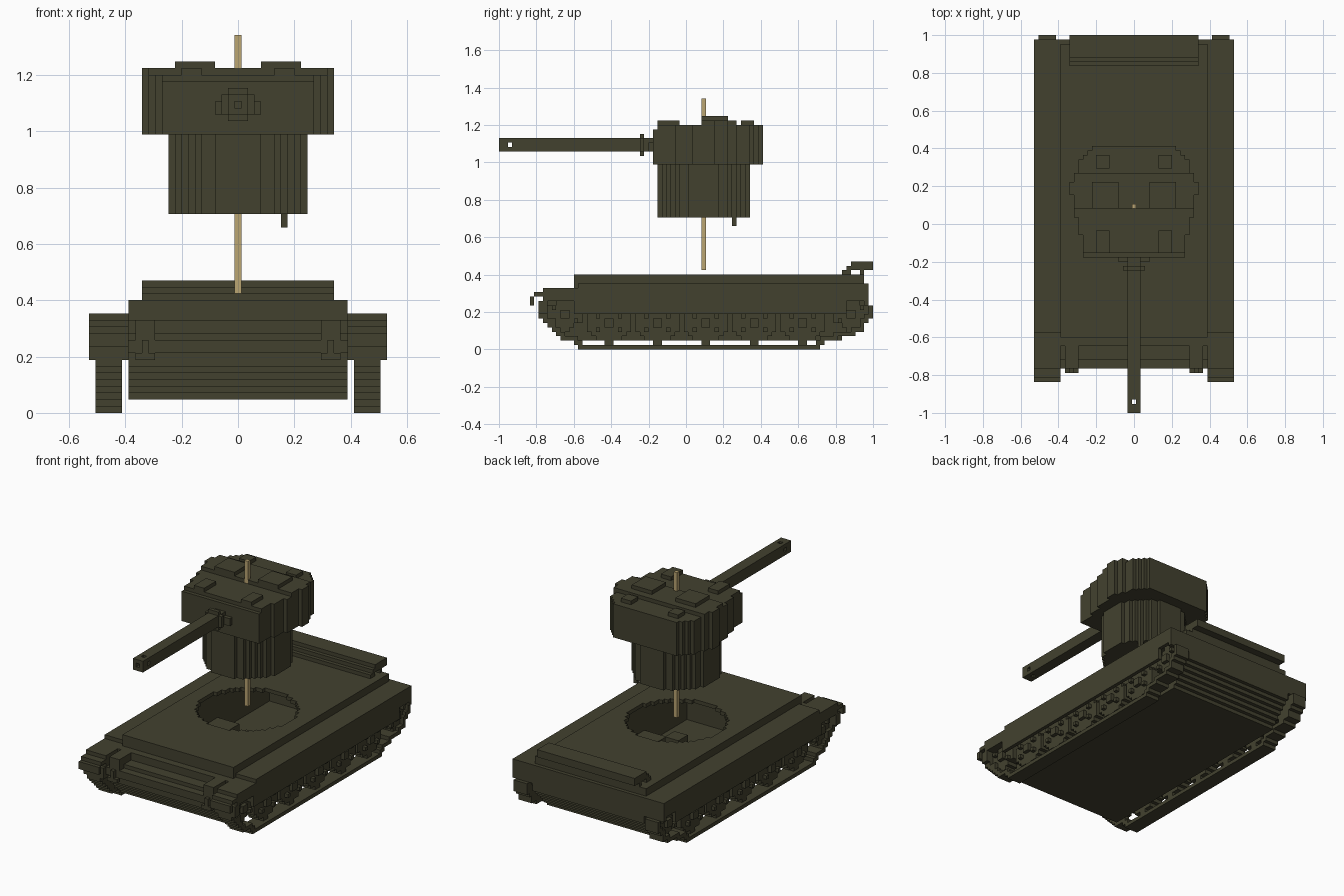
import bpy
import bmesh
from math import sqrt

if "Cube" in bpy.data.objects:
    bpy.data.objects.remove(bpy.data.objects["Cube"])

U = 2 / 85  # one block


def material(name, rgb):
    m = bpy.data.materials.new(name)
    m.use_nodes = True
    m.diffuse_color = (*rgb, 1)
    bsdf = m.node_tree.nodes["Principled BSDF"]
    bsdf.inputs["Base Color"].default_value = (*rgb, 1)
    bsdf.inputs["Roughness"].default_value = 0.9
    return m


olive = material("olive paint", (0.055, 0.053, 0.028))
tan = material("tan wood", (0.50, 0.38, 0.17))


def build(name, boxes, mat=olive, mirror=False):
    """Boxes are (x0, x1, y0, y1, z0, z1) in blocks; y counts from the front."""
    bm = bmesh.new()
    for x0, x1, y0, y1, z0, z1 in boxes:
        spans = [(x0, x1), (-x1, -x0)] if mirror else [(x0, x1)]
        for a, b in spans:
            cube = bmesh.ops.create_cube(bm, size=1)["verts"]
            for v in cube:
                v.co = ((a if v.co.x < 0 else b) * U,
                        (y0 if v.co.y < 0 else y1) * U - 1,
                        (z0 if v.co.z < 0 else z1) * U)
    me = bpy.data.meshes.new(name)
    bm.to_mesh(me)
    bm.free()
    me.materials.append(mat)
    ob = bpy.data.objects.new(name, me)
    bpy.context.collection.objects.link(ob)
    return ob


def half(r, d):
    """Half width of an odd-sized stepped disc at distance d."""
    return round(sqrt(max(r * r - d * d, 0)) - 0.5) + 0.5


# Hull: stepped nose and tail around a hollow inside
W = 16.5
nose = [16, 15, 14, 13, 12, 11, 11, 10, 10, 12, 15, 15, 17, 17]
tail = [77, 79, 80, 81, 82, 83, 84, 84, 84, 84, 84, 84, 84, 83]
hull = [(-W, W, nose[0], tail[0], 2, 3)]
for k, (a, b) in enumerate(zip(nose, tail)):
    hull += [(-W, W, a, 20, k + 2, k + 3), (-W, W, 78, b, k + 2, k + 3)]
hull += [(s * 16 - 0.5, s * 16 + 0.5, 20, 78, 3, 16) for s in (-1, 1)]
build("hull", hull)

# Deck with the round turret opening
CY, HOLE = 46.5, 12.5
deck = [(-W, W, 17, CY - HOLE, 16, 17), (-W, W, CY + HOLE, 83, 16, 17)]
for j in range(int(CY - HOLE), int(CY + HOLE)):
    h = half(HOLE, j + 0.5 - CY)
    deck += [(-W, -h, j, j + 1, 16, 17), (h, W, j, j + 1, 16, 17)]
build("deck", deck)

# Inside fittings
build("interior_benches", [(9, 15.5, 38, 56, 3, 7), (4, 8, 36, 40, 3, 8),
                           (3, 7, 52, 56, 3, 6)], mirror=True)

# Rear stowage bar
build("rear_bar", [(-14.5, 14.5, 78, 80, 17, 18), (-14.5, 14.5, 79, 83, 18, 19),
                   (-14.5, 14.5, 82, 83, 16, 18), (-14.5, 14.5, 80, 85, 19, 20),
                   (-14.5, 14.5, 83, 85, 18, 19)])

# Nose lamps and tow hooks
build("headlights", [(12.5, 15.5, 10, 15, 11, 14)], mirror=True)
build("tow_hooks", [(12.5, 15.5, 9, 10, 8, 9), (13.5, 14.5, 9, 10, 9, 11)], mirror=True)

# Fenders with skirts and mudguards
build("fenders", [(W, 22.5, 18, 84, 13, 15), (W, 17.5, 15, 83, 9, 13),
                  (21.5, 22.5, 17, 79, 8, 13), (21.5, 22.5, 79, 84, 11, 13),
                  (W, 22.5, 83, 84, 10, 13), (W, 22.5, 10, 18, 11, 14),
                  (W, 22.5, 8, 10, 12, 13), (W, 22.5, 7, 8, 10, 12),
                  (W, 22.5, 9, 11, 8, 11)], mirror=True)

# Tracks: a stepped loop, one row of blocks at a time
front = [18, 17, 14, 13, 12, 11, 10, 9, 9, 9, 10]
back = [73, 74, 77, 81, 83, 83, 84, 85, 85, 85, 84]
track = [(17.5, 21.5, front[0], back[0], 0, 1)]
for k in range(1, len(front)):
    track += [(17.5, 21.5, front[k], max(front[k - 1], front[k]) + 1, k, k + 1),
              (17.5, 21.5, min(back[k - 1], back[k]) - 1, back[k], k, k + 1)]
build("tracks", track, mirror=True)


# Wheels: stepped discs with hub and lugs
def wheel(cy, cz, r):
    boxes = [(20.5, 21.5, cy - 1, cy + 1, cz - 1, cz + 1)]
    for i in range(-r, r):
        t = i + 0.5
        h = int(sqrt(r * r - 1 - t * t) + (0.5 if abs(t) < 2 else 0))
        boxes.append((17.5, 20.5, cy - h, cy + h, cz + i, cz + i + 1))
    for dy, dz in ((-3, -2), (2, -2), (-3, 1), (2, 1)):
        boxes.append((20.5, 21.5, cy + dy, cy + dy + 1, cz + dz, cz + dz + 1))
    return boxes


for n in range(5):
    build(f"road_wheels_{n + 1}", wheel(25 + 11 * n, 6, 5), mirror=True)
build("front_idlers", wheel(15, 8, 4), mirror=True)
build("rear_sprockets", wheel(80, 8, 4), mirror=True)

# Turret basket and its peg
R = 10.5
build("turret_basket", [(-half(R, d), half(R, d), CY + d - 0.5, CY + d + 0.5, 30, 42)
                        for d in range(-10, 11)])
build("basket_peg", [(6.5, 7.5, 53, 54, 28, 30)])

# Turret: stepped outline, with an open bore ahead of the centre
outline = [(35, 36, 11.5), (36, 40, 11.5), (40, 44, 12.5), (44, 46, 13.5),
           (46, 49, 13.5), (49, 52, 14.5), (52, 54, 13.5), (54, 57, 12.5),
           (57, 58, 11.5), (58, 59, 10.5), (59, 60, 9.5)]
turret = []
for a, b, h in outline:
    top = 50 if a == 35 else 51
    if b <= 46:
        turret += [(-h, h, a, b, 42, 46), (-h, h, a, b, 47, top),
                   (-h, -0.5, a, b, 46, 47), (0.5, h, a, b, 46, 47)]
    else:
        turret.append((-h, h, a, b, 42, top))
    if 46 <= a < 54:
        turret.append((-h, h, a, b, 51, 52))
build("turret", turret)

# Roof hatches and boxes
build("roof_hatches", [(3.5, 9.5, 46, 52, 52, 53)], mirror=True)
build("roof_boxes", [(5.5, 8.5, 36, 41, 50, 52), (5.5, 8.5, 55, 58, 51, 52)], mirror=True)

# Gun: hollow square barrel with vents near the muzzle
gun = []
for s in (-1, 1):
    for t in (45, 47):
        gun.append((s - 0.5, s + 0.5, 0, 35, t, t + 1))
    for a, b in ((0, 2), (3, 35)):
        gun.append((s - 0.5, s + 0.5, a, b, 46, 47))
for t in (45, 47):
    for a, b in ((0, 2), (3, 35)):
        gun.append((-0.5, 0.5, a, b, t, t + 1))
build("gun_barrel", gun)

# Gun collar and mantlet
build("gun_collar", [(1.5, 2.5, 32, 33, 45, 48), (0, 1.5, 32, 33, 44, 45),
                     (0, 1.5, 32, 33, 48, 49)], mirror=True)
build("gun_mantlet", [(1.5, 3.5, 34, 35, 45, 47)], mirror=True)

# Centre post
build("centre_post", [(-0.5, 0.5, 46, 47, 18, 57)], tan)
